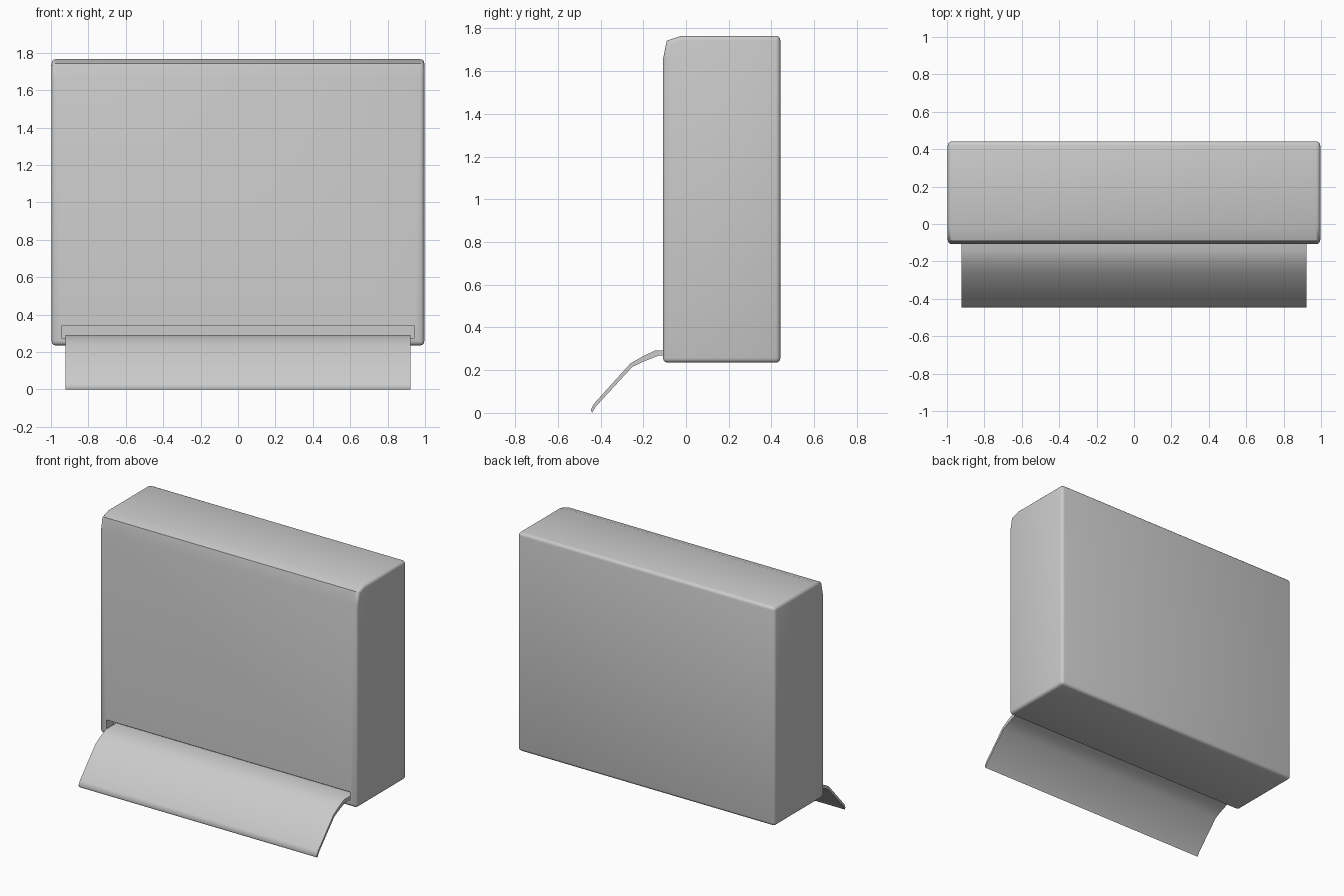
import bpy, bmesh

if "Cube" in bpy.data.objects:
    bpy.data.objects.remove(bpy.data.objects["Cube"])


def extrude_x(name, profile, half_width):
    """Closed (y, z) profile swept symmetrically along x."""
    bm = bmesh.new()
    face = bm.faces.new([bm.verts.new((-half_width, y, z)) for y, z in profile])
    ext = bmesh.ops.extrude_face_region(bm, geom=[face])
    verts = [g for g in ext["geom"] if isinstance(g, bmesh.types.BMVert)]
    bmesh.ops.translate(bm, verts=verts, vec=(2 * half_width, 0, 0))
    bmesh.ops.recalc_face_normals(bm, faces=bm.faces)
    mesh = bpy.data.meshes.new(name)
    bm.to_mesh(mesh)
    bm.free()
    obj = bpy.data.objects.new(name, mesh)
    bpy.context.collection.objects.link(obj)
    return obj


def bevel(obj, width, segments, angle):
    mod = obj.modifiers.new("Bevel", "BEVEL")
    mod.width, mod.segments = width, segments
    mod.limit_method, mod.angle_limit = "ANGLE", angle


def finish(obj, angle):
    """Apply the modifiers and shade smooth."""
    bpy.ops.object.select_all(action="DESELECT")
    bpy.context.view_layer.objects.active = obj
    obj.select_set(True)
    bpy.ops.object.convert(target="MESH")
    bpy.ops.object.shade_smooth_by_angle(angle=angle)


# Slot cutter: wide shallow opening low on the front
slot = extrude_x("slot_cutter", [(-0.2, 0.275), (-0.03, 0.275),
                                 (-0.03, 0.338), (-0.2, 0.338)], 0.945)
slot.hide_render = True

# Main housing with the rounded top front edge
housing = extrude_x("housing", [
    (-0.108, 0.235), (0.442, 0.235), (0.442, 1.766), (-0.02, 1.766),
    (-0.09, 1.743), (-0.108, 1.655)], 0.996)
bevel(housing, 0.022, 3, 1.25)
cut = housing.modifiers.new("Slot", "BOOLEAN")
cut.operation, cut.object, cut.solver = "DIFFERENCE", slot, "EXACT"
finish(housing, 0.9)
bpy.data.objects.remove(slot)

# Thin flap hinged in the slot, folding outward and down to the ground
flap = extrude_x("flap", [
    (-0.03, 0.292), (-0.145, 0.292), (-0.20, 0.266), (-0.26, 0.232),
    (-0.432, 0.042), (-0.446, 0.014), (-0.44, 0.0), (-0.422, 0.03),
    (-0.252, 0.215), (-0.195, 0.242), (-0.13, 0.268), (-0.03, 0.268)], 0.923)
finish(flap, 0.9)
